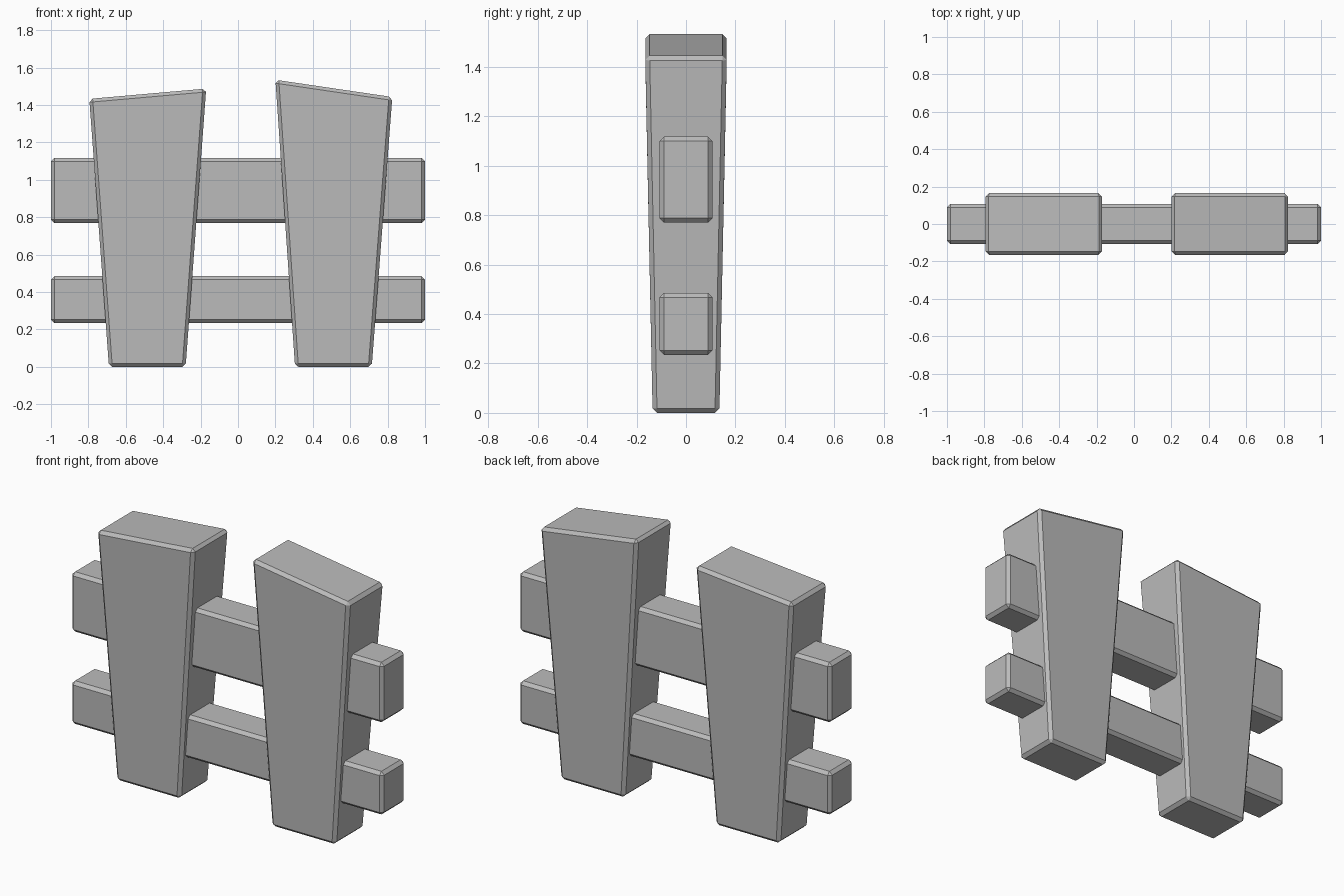
import bpy
import bmesh

cube = bpy.data.objects.get("Cube")
if cube:
    bpy.data.objects.remove(cube, do_unlink=True)

GREY = (0.5, 0.5, 0.5, 1.0)
mat = bpy.data.materials.new("plain grey")
mat.use_nodes = True
mat.diffuse_color = GREY
mat.node_tree.nodes["Principled BSDF"].inputs["Base Color"].default_value = GREY


def plank(name, outline, depth_low, depth_high):
    """Solid from a front outline (low left, low right, high right, high left)
    whose half depth differs between the low and high edge, with chamfered edges."""
    bm = bmesh.new()
    halves = (depth_low, depth_low, depth_high, depth_high)
    front = [bm.verts.new((x, -d, z)) for (x, z), d in zip(outline, halves)]
    back = [bm.verts.new((x, d, z)) for (x, z), d in zip(outline, halves)]
    bm.faces.new(front)
    bm.faces.new(back[::-1])
    for i in range(4):
        j = (i + 1) % 4
        bm.faces.new((front[j], front[i], back[i], back[j]))
    bmesh.ops.recalc_face_normals(bm, faces=bm.faces)
    bmesh.ops.bevel(bm, geom=bm.edges[:], offset=0.018, segments=1,
                    affect='EDGES', clamp_overlap=True)
    mesh = bpy.data.meshes.new(name)
    bm.to_mesh(mesh)
    bm.free()
    mesh.materials.append(mat)
    obj = bpy.data.objects.new(name, mesh)
    bpy.context.collection.objects.link(obj)


# Tapered uprights with slanted tops
plank("right_post", [(-0.69, 0), (-0.28, 0), (-0.17, 1.488), (-0.795, 1.433)], 0.135, 0.165)
plank("left_post", [(0.305, 0), (0.715, 0), (0.825, 1.443), (0.20, 1.535)], 0.135, 0.165)

# Horizontal rails running through the posts
for name, low, high in (("lower_rail", 0.235, 0.485), ("upper_rail", 0.77, 1.117)):
    plank(name, [(-1, low), (1, low), (1, high), (-1, high)], 0.107, 0.107)
